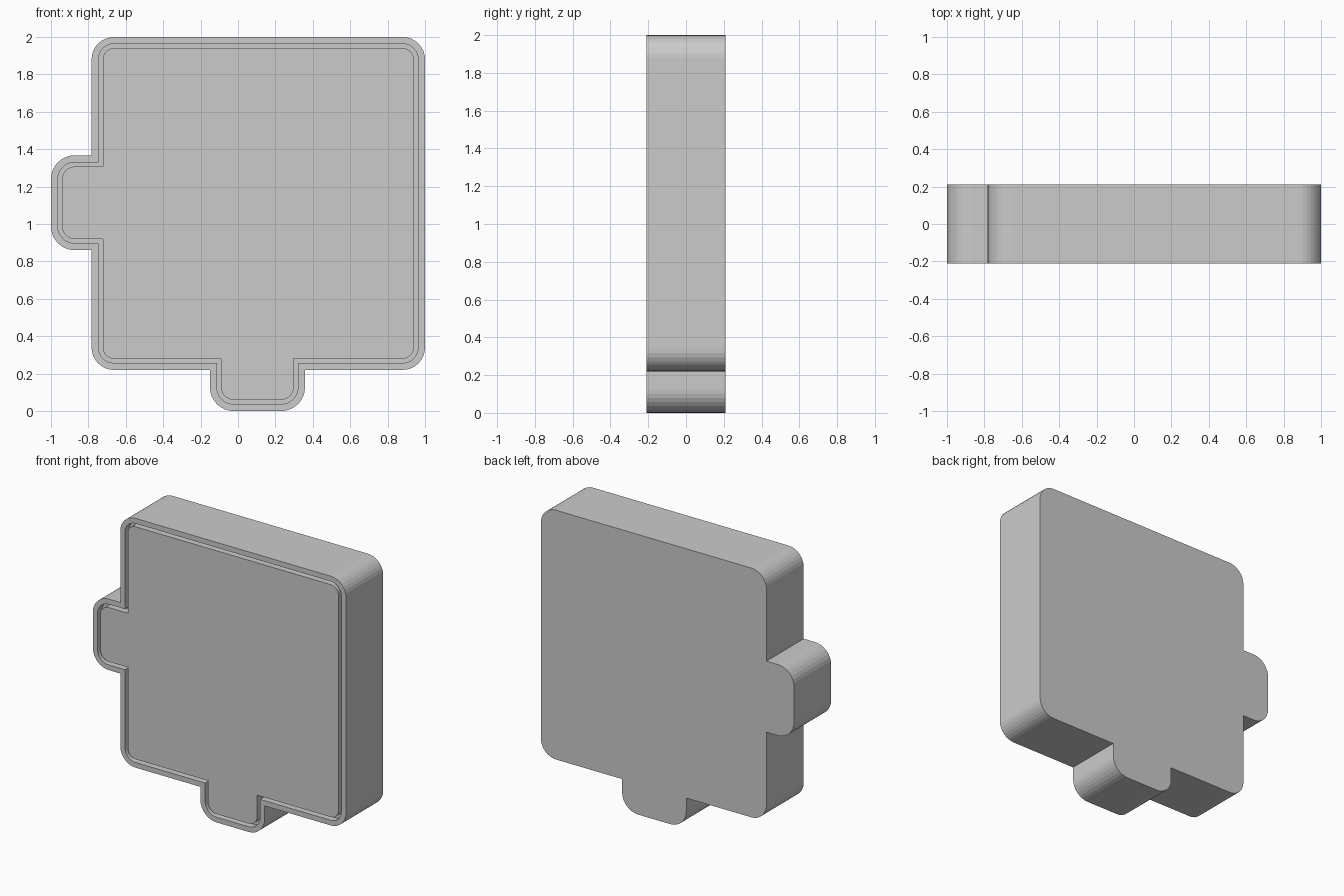
import bpy, bmesh, math
from mathutils import Vector

if "Cube" in bpy.data.objects:
    bpy.data.objects.remove(bpy.data.objects["Cube"])

HALF_T = 0.21     # half thickness of the piece
GROOVE = 0.05     # depth of the groove on the front
SEGS = 8          # facets per rounded corner
L, B = -0.783, 0.22   # left and bottom edges of the square body

# Outline corners (x, z, radius), counter-clockwise seen from the front
corners = [
    (L, B, 0.12),
    (-0.15, B, 0), (-0.15, 0, 0.127), (0.358, 0, 0.127), (0.358, B, 0),   # bottom tab
    (1, B, 0.12), (1, 2, 0.12), (L, 2, 0.12),
    (L, 1.367, 0), (-1, 1.367, 0.127), (-1, 0.86, 0.127), (L, 0.86, 0),   # left tab
]


def outline(d):
    """Rounded outline moved inwards by d; the corner count stays constant."""
    pts, n = [], len(corners)
    for i, (x, z, r) in enumerate(corners):
        p = Vector((x, z))
        before = (p - Vector(corners[i - 1][:2])).normalized()
        after = (Vector(corners[(i + 1) % n][:2]) - p).normalized()
        n1, n2 = Vector((-before.y, before.x)), Vector((-after.y, after.x))
        if r == 0:
            pts.append(p + d * (n1 + n2))
            continue
        centre = p + r * (n1 + n2)
        for k in range(SEGS + 1):
            a = math.pi / 2 * k / SEGS
            pts.append(centre - (r - d) * (n1 * math.cos(a) + n2 * math.sin(a)))
    return pts


# Section from the back face, round the rim, through the groove to the front panel
section = [(0, HALF_T), (0, -HALF_T), (0.037, -HALF_T),
           (0.037, GROOVE - HALF_T), (0.06, GROOVE - HALF_T), (0.06, -HALF_T)]

bm = bmesh.new()
loops = [[bm.verts.new((p.x, y, p.y)) for p in outline(d)] for d, y in section]
for a, b in zip(loops, loops[1:]):
    for i in range(len(a)):
        j = (i + 1) % len(a)
        bm.faces.new((a[i], a[j], b[j], b[i]))
bm.faces.new(loops[0])
bm.faces.new(loops[-1])
bmesh.ops.recalc_face_normals(bm, faces=bm.faces)

mesh = bpy.data.meshes.new("puzzle_tile")
bm.to_mesh(mesh)
bm.free()
tile = bpy.data.objects.new("puzzle_tile", mesh)
bpy.context.collection.objects.link(tile)
